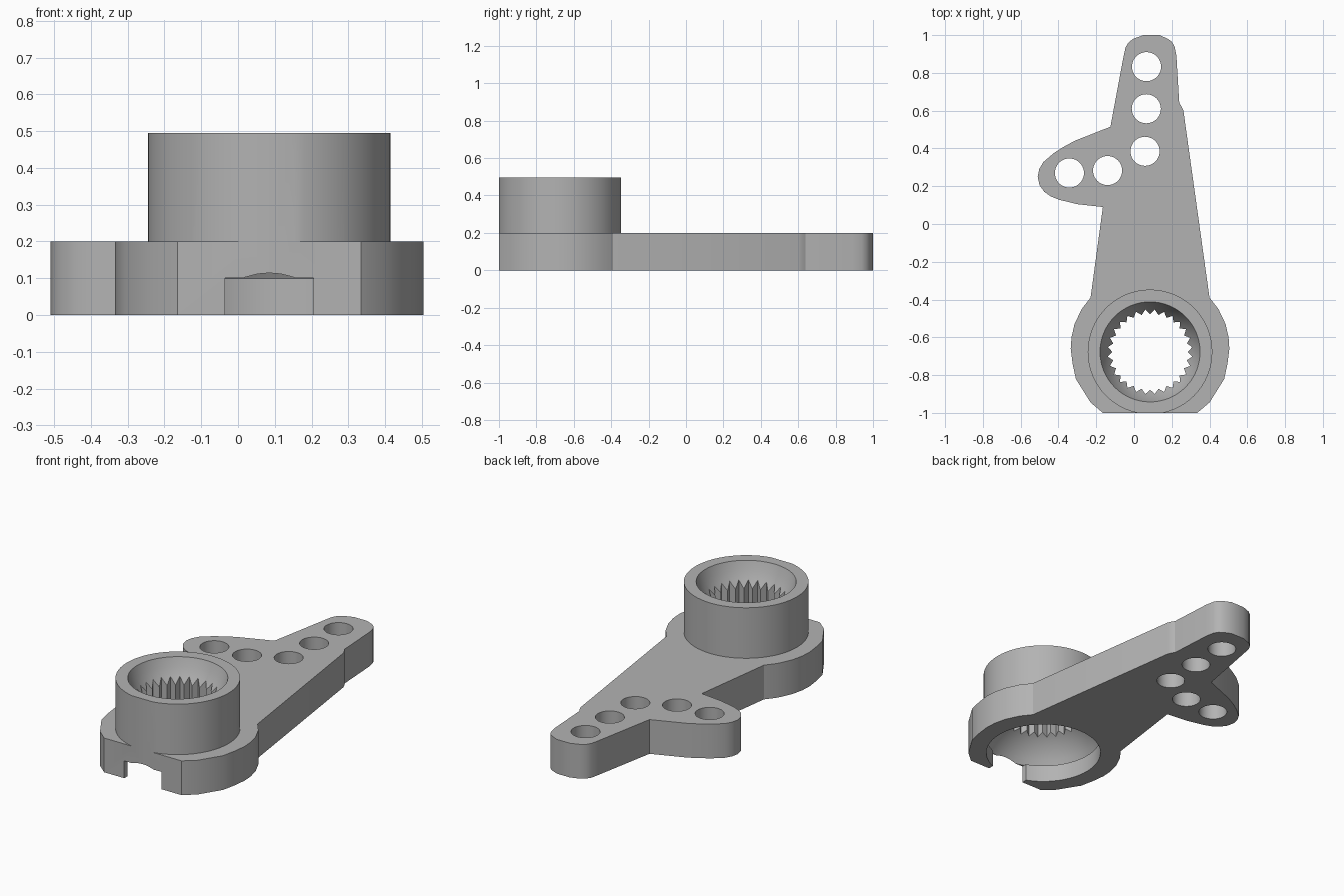
import bpy, bmesh
from math import cos, sin, pi, sqrt

if "Cube" in bpy.data.objects:
    bpy.data.objects.remove(bpy.data.objects["Cube"], do_unlink=True)

CX, CY = 0.085, -0.677      # hub axis
SEGMENTS = 64
TEETH = 28

grey = bpy.data.materials.new("plain grey")
grey.use_nodes = True
grey.diffuse_color = (0.45, 0.45, 0.45, 1)
grey.node_tree.nodes["Principled BSDF"].inputs["Base Color"].default_value = grey.diffuse_color


def finish(name, bm):
    bmesh.ops.recalc_face_normals(bm, faces=bm.faces)
    mesh = bpy.data.meshes.new(name)
    bm.to_mesh(mesh)
    bm.free()
    mesh.materials.append(grey)
    obj = bpy.data.objects.new(name, mesh)
    bpy.context.collection.objects.link(obj)
    return obj


def prism(name, outline, low, high):
    """Extrude a flat outline from low to high."""
    bm = bmesh.new()
    face = bm.faces.new([bm.verts.new((x, y, low)) for x, y in outline])
    extruded = bmesh.ops.extrude_face_region(bm, geom=[face])["geom"]
    bmesh.ops.translate(bm, vec=(0, 0, high - low),
                        verts=[v for v in extruded if isinstance(v, bmesh.types.BMVert)])
    return finish(name, bm)


def ring(x, y, radii, count):
    return [(x + radii[i % len(radii)] * cos(2 * pi * i / count),
             y + radii[i % len(radii)] * sin(2 * pi * i / count)) for i in range(count)]


def lathe(name, profile):
    """Closed turned solid around the hub axis from (radius, z) pairs."""
    bm = bmesh.new()
    rows = [[bm.verts.new((x, y, z)) for x, y in ring(CX, CY, [r], SEGMENTS)]
            for r, z in profile]
    for a, b in zip(rows, rows[1:]):
        for i in range(SEGMENTS):
            j = (i + 1) % SEGMENTS
            bm.faces.new((a[i], a[j], b[j], b[i]))
    bm.faces.new(rows[0])
    bm.faces.new(rows[-1])
    return finish(name, bm)


def box(name, x0, x1, y0, y1, low, high):
    return prism(name, [(x0, y0), (x1, y0), (x1, y1), (x0, y1)], low, high)


def combine(target, other, operation):
    mod = target.modifiers.new(operation.lower(), "BOOLEAN")
    mod.operation = operation
    mod.solver = "EXACT"
    mod.object = other
    bpy.context.view_layer.objects.active = target
    bpy.ops.object.modifier_apply(modifier=mod.name)
    bpy.data.objects.remove(other, do_unlink=True)


# Plate outline: mirrored hub sides, long arm and short side arm
hub_side = [(.315, -.39), (.362, -.45), (.4, -.53), (.416, -.6), (.42, -.66),
            (.41, -.74), (.393, -.82), (.315, -.945), (.25, -1), (.25, -1.05)]
long_arm = [(-.125, .515), (-.055, .89), (-.045, .935), (-.03, .96), (-.005, .98),
            (.05, 1), (.135, 1), (.18, .98), (.2, .965), (.215, .94), (.225, .89),
            (.24, .64), (.25, .625), (.262, .6)]
side_arm = [(-.165, .09), (-.3, .105), (-.395, .128), (-.44, .146), (-.475, .17),
            (-.5, .205), (-.51, .25), (-.502, .29), (-.48, .328), (-.425, .375),
            (-.37, .41), (-.315, .44)]
outline = (long_arm + [(CX + x, y) for x, y in hub_side]
           + [(CX - x, y) for x, y in reversed(hub_side)] + side_arm)
horn = prism("servo_arm", outline, 0, .2)

# Raised boss
combine(horn, lathe("boss", [(.33, .12), (.33, .495)]), "UNION")

# Flat front of hub and boss
combine(horn, box("front_trim", -1, 1, -1.3, -1, -1, 1), "DIFFERENCE")

# Underside recess: straight lip, then a wider dome
dome = [(sqrt(.37 ** 2 - h * h), h - .065) for h in (.165, .2, .23, .26, .285, .305, .318)]
combine(horn, lathe("recess_cutter", [(.315, -.1), (.315, .1)] + dome), "DIFFERENCE")

# Toothed bore and tapered mouth
combine(horn, prism("spline_cutter", ring(CX, CY, [.2, .225], TEETH * 2), .2, .41), "DIFFERENCE")
combine(horn, lathe("mouth_cutter", [(.18, .34), (.2, .36), (.225, .4), (.248, .445),
                                     (.265, .495), (.265, .6)]), "DIFFERENCE")

# Front notch
combine(horn, box("notch_cutter", -.035, .205, -1.3, -.85, -.1, .101), "DIFFERENCE")

# Link holes
for x, y in [(.066, .833), (.065, .61), (.058, .385), (-.14, .283), (-.342, .27)]:
    combine(horn, prism("hole_cutter", ring(x, y, [.077], 40), -.1, .3), "DIFFERENCE")

# Smooth shading with sharp edges
bpy.ops.object.select_all(action="DESELECT")
horn.select_set(True)
bpy.context.view_layer.objects.active = horn
bpy.ops.object.shade_smooth_by_angle(angle=pi / 7)
